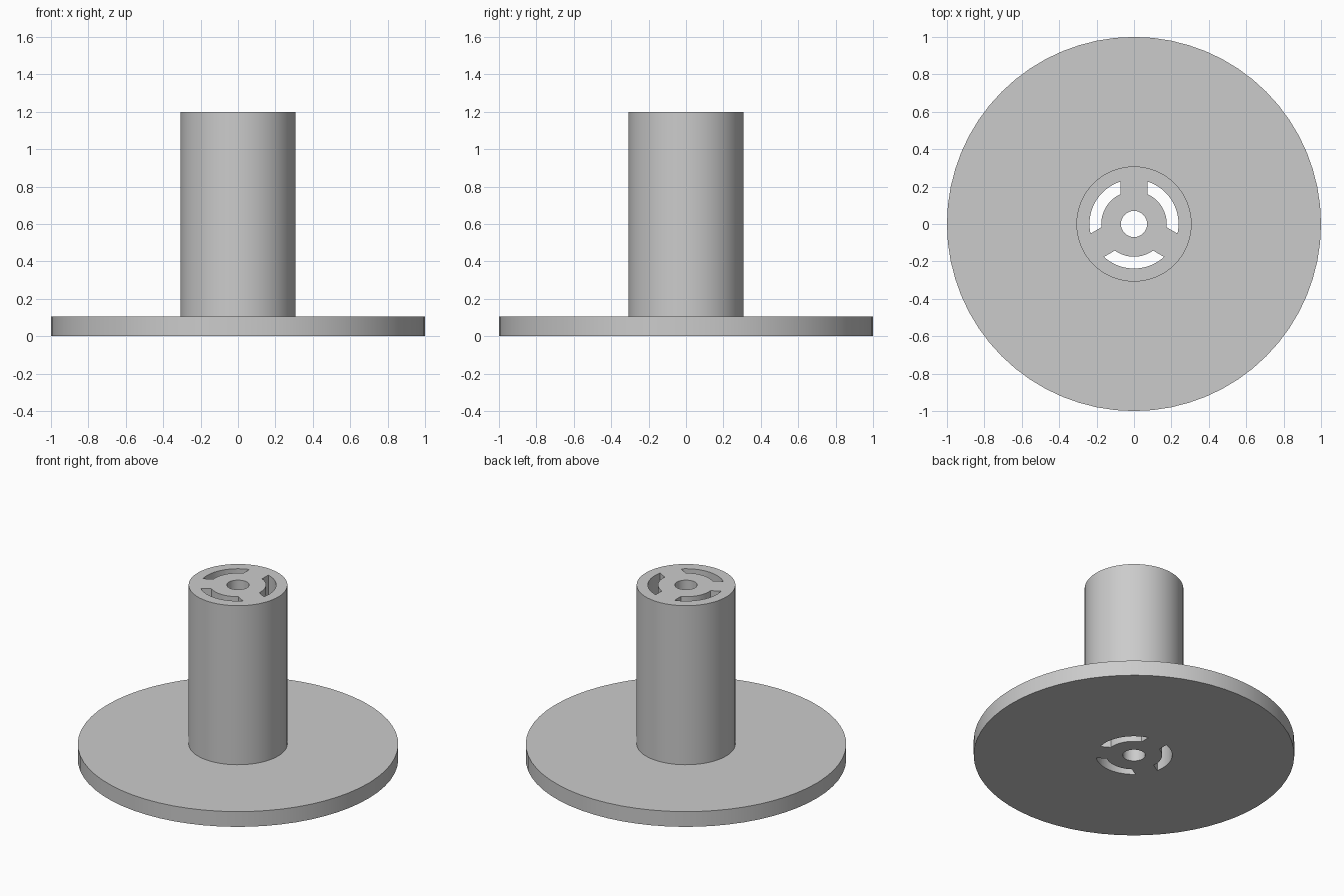
import bpy, bmesh
from math import sin, cos, asin, pi, radians
from mathutils import Matrix

cube = bpy.data.objects.get("Cube")
if cube:
    bpy.data.objects.remove(cube, do_unlink=True)

SIDES = 64
FLANGE_R, FLANGE_H = 1.0, 0.105
BARREL_R, TOP = 0.308, 1.2
BORE_R = 0.07
SLOT_IN, SLOT_OUT, RIB_HALF = 0.175, 0.238, 0.072

grey = bpy.data.materials.new("plain grey")
grey.use_nodes = True
colour = (0.6, 0.6, 0.6, 1)
grey.diffuse_color = colour
grey.node_tree.nodes["Principled BSDF"].inputs["Base Color"].default_value = colour


def make_object(name, bm):
    bmesh.ops.recalc_face_normals(bm, faces=bm.faces[:])
    mesh = bpy.data.meshes.new(name)
    bm.to_mesh(mesh)
    bm.free()
    mesh.materials.append(grey)
    obj = bpy.data.objects.new(name, mesh)
    bpy.context.collection.objects.link(obj)
    return obj


# Flange and barrel turned in one piece around the central bore
profile = [(BORE_R, 0), (FLANGE_R, 0), (FLANGE_R, FLANGE_H),
           (BARREL_R, FLANGE_H), (BARREL_R, TOP), (BORE_R, TOP)]
bm = bmesh.new()
rings = [[bm.verts.new((r * cos(2 * pi * i / SIDES), r * sin(2 * pi * i / SIDES), z))
          for i in range(SIDES)] for r, z in profile]
for k, low in enumerate(rings):
    high = rings[(k + 1) % len(rings)]
    for i in range(SIDES):
        j = (i + 1) % SIDES
        bm.faces.new((low[i], low[j], high[j], high[i]))
spool = make_object("flanged_spool", bm)


# Curved slots between three parallel-sided ribs, cut right through
def arc(radius, steps=20):
    """Arc centred on -y that stops at the sides of the neighbouring ribs."""
    half = radians(60) - asin(RIB_HALF / radius)
    angles = [-pi / 2 - half + 2 * half * i / steps for i in range(steps + 1)]
    return [(radius * cos(a), radius * sin(a), -0.1) for a in angles]


bm = bmesh.new()
for turn in range(3):
    outline = arc(SLOT_OUT) + arc(SLOT_IN)[::-1]
    spin = Matrix.Rotation(2 * pi * turn / 3, 3, 'Z')
    base = bm.faces.new([bm.verts.new(spin @ Matrix.Identity(3) @ bm.verts.new(p).co)
                         for p in outline])
    bmesh.ops.delete(bm, geom=[v for v in bm.verts if not v.link_faces], context='VERTS')
    side = bmesh.ops.extrude_face_region(bm, geom=[base])
    bmesh.ops.translate(bm, vec=(0, 0, TOP + 0.2),
                        verts=[v for v in side["geom"] if isinstance(v, bmesh.types.BMVert)])
cutter = make_object("slot_cutter", bm)
cutter.hide_render = True

bpy.ops.object.select_all(action='DESELECT')
spool.select_set(True)
bpy.context.view_layer.objects.active = spool
cut = spool.modifiers.new("slots", 'BOOLEAN')
cut.operation = 'DIFFERENCE'
cut.solver = 'EXACT'
cut.object = cutter
bpy.ops.object.modifier_apply(modifier=cut.name)
bpy.data.objects.remove(cutter, do_unlink=True)
bpy.ops.object.shade_smooth_by_angle(angle=radians(30))
